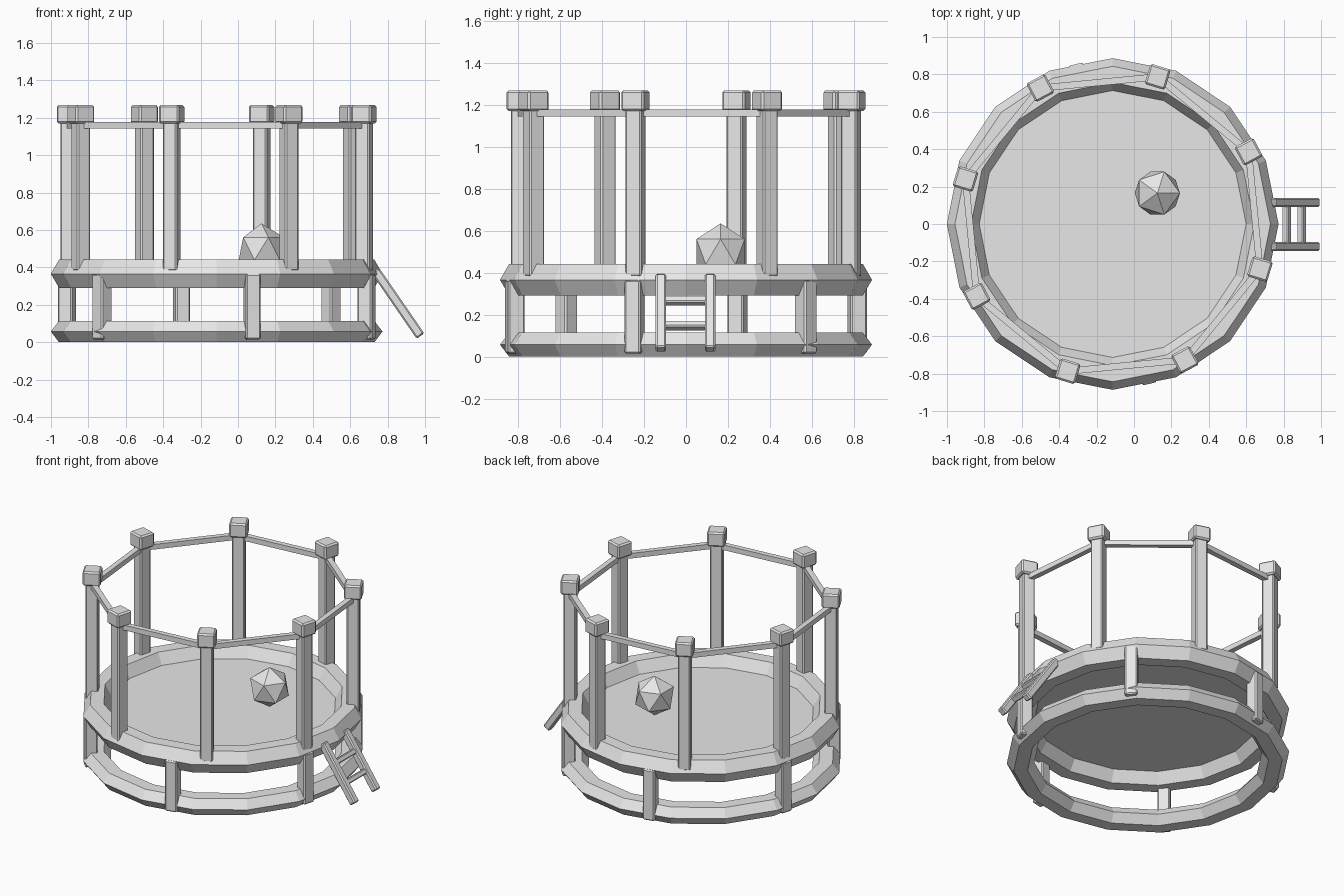
import bpy
import math
from mathutils import Vector, Matrix

if "Cube" in bpy.data.objects:
    bpy.data.objects.remove(bpy.data.objects["Cube"], do_unlink=True)

grey = bpy.data.materials.new("light_grey")
grey.use_nodes = True
grey.diffuse_color = (0.8, 0.8, 0.8, 1)
grey.node_tree.nodes["Principled BSDF"].inputs["Base Color"].default_value = (0.8, 0.8, 0.8, 1)

CENTRE = Vector((-0.114, 0, 0))


def finish(name):
    obj = bpy.context.object
    obj.name = name
    obj.data.materials.clear()
    obj.data.materials.append(grey)
    return obj


def box(name, size, loc, rot=(0, 0, 0), bevel=0.008):
    bpy.ops.mesh.primitive_cube_add(size=1, location=loc, rotation=rot)
    obj = finish(name)
    obj.data.transform(Matrix.Diagonal((*size, 1)))
    if bevel:
        mod = obj.modifiers.new("chamfer", 'BEVEL')
        mod.width = bevel
        mod.segments = 1
    return obj


def around(radius, angle, z):
    return CENTRE + Vector((radius * math.cos(angle), radius * math.sin(angle), z))


def ring(name, z, half_height):
    minor = 0.0866
    bpy.ops.mesh.primitive_torus_add(major_segments=16, minor_segments=6, major_radius=0.8,
                                     minor_radius=minor, location=CENTRE + Vector((0, 0, z)))
    obj = finish(name)
    obj.data.transform(Matrix.Diagonal((1, 1, half_height / (minor * math.sin(math.pi / 3)), 1)))
    obj.data.shade_flat()


# Rings and jumping mat
ring("upper_ring", 0.366, 0.075)
ring("base_ring", 0.057, 0.057)
bpy.ops.mesh.primitive_circle_add(vertices=16, radius=0.72, fill_type='NGON',
                                  location=CENTRE + Vector((0, 0, 0.366)))
finish("mat")

# Tall posts with caps, joined by straight top rails
POST_R = 0.823
step = math.radians(45)
for i in range(8):
    a = math.radians(28) + i * step
    box("tall_post", (0.08, 0.08, 0.82), around(POST_R, a, 0.79), (0, 0, a))
    box("post_cap", (0.113, 0.113, 0.098), around(POST_R, a, 1.219), (0, 0, a), 0.01)
    mid = a + step / 2
    box("top_rail", (0.036, 2 * POST_R * math.sin(step / 2), 0.035),
        around(POST_R * math.cos(step / 2), mid, 1.161), (0, 0, mid), 0)

# Short legs between the rings
for i in range(6):
    a = math.radians(43 + 60 * i)
    box("leg", (0.08, 0.08, 0.35), around(0.837, a, 0.19), (0, 0, a))

# Leaning ladder
top, foot = Vector((0.74, 0, 0.375)), Vector((0.97, 0, 0.041))
lean = math.atan2(top.x - foot.x, top.z - foot.z)
for y in (-0.12, 0.115):
    box("ladder_side", (0.05, 0.05, (top - foot).length + 0.02),
        (top + foot) / 2 + Vector((0, y, 0)), (0, lean, 0))
for t in (0.33, 0.68):
    box("ladder_rung", (0.04, 0.22, 0.035), top.lerp(foot, t), (0, lean, 0), 0.006)

# Faceted ball resting on the mat
bpy.ops.mesh.primitive_ico_sphere_add(subdivisions=1, radius=0.135, location=(0.125, 0.165, 0.5))
finish("ball")
